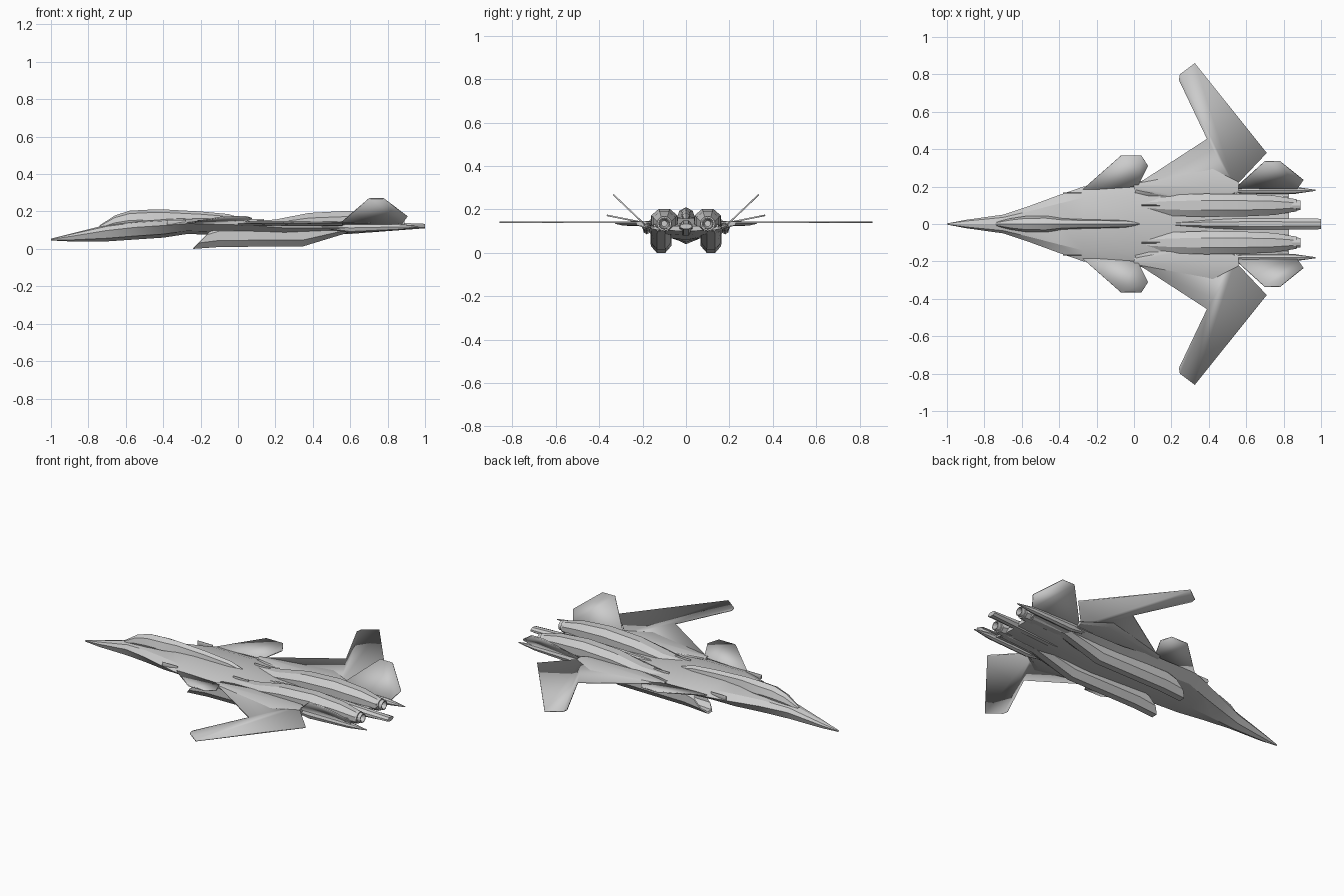
import bpy, bmesh, math

cube = bpy.data.objects.get("Cube")
if cube:
    bpy.data.objects.remove(cube, do_unlink=True)

shade = 0.6
colour = (shade, shade, shade, 1)
grey = bpy.data.materials.new("airframe_grey")
grey.use_nodes = True
grey.diffuse_color = colour
grey.node_tree.nodes["Principled BSDF"].inputs["Base Color"].default_value = colour

# Shared layout: wing height, wing root, engine line
DECK = .14
ROOT = .2
ENGINE_Y = .1
ENGINE_Z = .135


def finish(name, bm, mirrored):
    """Turn a bmesh into a named grey object, mirrored left to right if asked."""
    bmesh.ops.recalc_face_normals(bm, faces=bm.faces)
    mesh = bpy.data.meshes.new(name)
    bm.to_mesh(mesh)
    bm.free()
    mesh.materials.append(grey)
    part = bpy.data.objects.new(name, mesh)
    bpy.context.collection.objects.link(part)
    if mirrored:
        modifier = part.modifiers.new("mirror", 'MIRROR')
        modifier.use_axis = (False, True, False)
    return part


def loft(name, stations, centre=0, sides=8, boxy=False, edge=.5, raked_rings=0):
    """Skin polygonal rings given as (x, half width, bottom, top)."""
    bm = bmesh.new()
    rings = []
    step = math.tau / sides
    # A boxy ring is turned half a step so that its flats face out
    turn = step / 2 if boxy else 0
    radius = 1 / math.cos(turn)
    for x, half_width, bottom, top in stations:
        middle = bottom + edge * (top - bottom)
        raked = len(rings) < raked_rings
        ring = []
        for corner in range(sides):
            angle = corner * step + turn
            across = radius * math.cos(angle)
            up = radius * math.sin(angle)
            z = middle + up * (top - middle if up > 0 else middle - bottom)
            lean = z - bottom if raked else 0
            ring.append(bm.verts.new((x + lean, centre + across * half_width, z)))
        rings.append(ring)
    for front, back in zip(rings, rings[1:]):
        for here in range(sides):
            there = (here + 1) % sides
            bm.faces.new((front[here], front[there], back[there], back[here]))
    bm.faces.new(rings[0])
    bm.faces.new(rings[-1])
    return finish(name, bm, mirrored=centre > 0)


def surface(name, outline, slope=0, thickness=.007):
    """Thin mirrored panel that rises by slope outboard of the wing root."""
    bm = bmesh.new()
    corners = [bm.verts.new((x, y, DECK + slope * (y - ROOT))) for x, y in outline]
    bm.faces.new(corners)
    panel = finish(name, bm, mirrored=True)
    solid = panel.modifiers.new("thickness", 'SOLIDIFY')
    solid.thickness = thickness
    solid.offset = 0


# Fuselage with chined forebody and flat rear deck
loft("fuselage", [
    (-1, .003, .045, .055), (-.9, .022, .04, .08), (-.7, .05, .04, .13),
    (-.55, .1, .05, .15), (-.4, .155, .06, .16), (-.27, ROOT, .08, .165),
    (0, .21, .07, .16), (.25, ROOT, .06, DECK), (.55, ROOT, .08, .13),
    (.83, .18, .1, .125)], edge=.65)

# Canopy running into the dorsal ridge
canopy_floor = .1
loft("canopy", [(x, half_width, canopy_floor, top) for x, half_width, top in (
    (-.74, .01, .125), (-.66, .03, .178), (-.58, .042, .204), (-.47, .044, .21),
    (-.38, .03, .21), (-.2, .026, .2), (-.05, .023, .186), (.03, .01, .16))])

# Central tail sting between the engines
loft("tail_sting", [
    (.15, .01, .1, DECK), (.4, .025, .08, .15), (.6, .03, .08, .15),
    (1, .028, .11, .134)], boxy=True)

# Lower ducts: hollow raked mouth first, then the outer skin
loft("intake_duct", [
    (-.1, .035, .02, .1), (-.235, .042, .01, .1), (-.24, .047, 0, .108),
    (-.1, .048, .01, .13), (.35, .047, .014, .13), (.6, .045, .09, DECK),
    (.82, .035, .1, DECK)], centre=.115, boxy=True, raked_rings=3)

# Upper engine fairings, sunk into the deck
loft("engine_fairing", [(x, half_width, canopy_floor, top) for x, half_width, top in (
    (.02, .03, .145), (.2, .056, .157), (.38, .062, .192), (.58, .06, .203),
    (.75, .052, .19), (.86, .034, .165))], centre=ENGINE_Y, boxy=True)

# Exhaust nozzles: hollow throat, lip, collar
loft("exhaust_nozzle", [
    (x, radius, ENGINE_Z - radius, ENGINE_Z + radius) for x, radius in (
        (.86, .014), (.89, .022), (.89, .026), (.87, .027), (.87, .034), (.8, .036))],
    centre=ENGINE_Y, sides=12)

# Outer tail booms ending in points
loft("tail_boom", [
    (.45, .01, .11, .13), (.6, .02, .085, DECK), (.86, .019, .1, .135),
    (.97, .003, .115, .12)], centre=.18)

# Forward-swept wing with a thicker root
surface("wing", [
    (0, .15), (.02, .215), (.39, .455), (.24, .77), (.245, .8), (.325, .86),
    (.71, .38), (.54, ROOT), (.54, .15)])
loft("wing_root", [
    (x, half_width, DECK - .018, DECK + .008)
    for x, half_width in ((0, .02), (.42, .13), (.56, .03))], centre=ROOT)

# Foreplanes
surface("canard", [
    (-.28, .18), (-.07, .365), (.04, .365), (.075, .31), (.02, ROOT)], slope=.2)

# Outward-canted tail fins
surface("tail_fin", [
    (.54, .19), (.7, .335), (.78, .335), (.905, .235), (.87, .185)], slope=.95)

# Small fences on the upper deck
fence_half_length = .05
for name, middle, across, top in (
        ("gun_fairing", -.33, .165, .155), ("deck_fence", .09, ENGINE_Y, .16)):
    loft(name, [(middle + end * fence_half_length, .003, DECK - .01, top)
                for end in (-1, 1)], centre=across, boxy=True)

# Keep edges crisp while softening shallow facets
for part in bpy.context.scene.objects:
    part.select_set(part.type == 'MESH')
    if part.type == 'MESH':
        bpy.context.view_layer.objects.active = part
bpy.ops.object.shade_smooth_by_angle(angle=math.radians(20))
